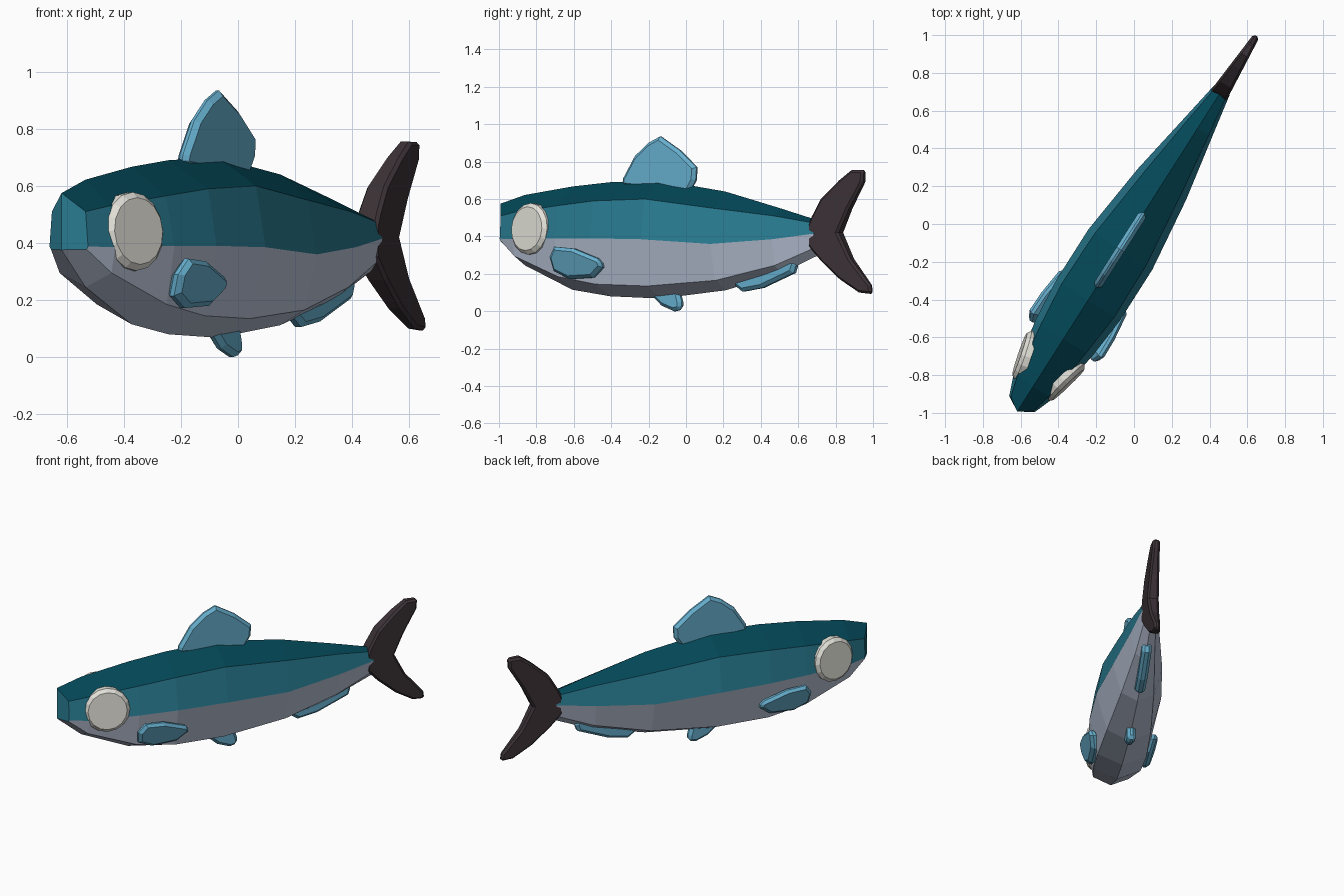
import bpy, bmesh, math
from mathutils import Matrix

if "Cube" in bpy.data.objects:
    bpy.data.objects.remove(bpy.data.objects["Cube"])

# The fish is built along local y (head at -y), then turned about z
TURN = Matrix.Translation((0.014, 0, 0)) @ Matrix.Rotation(math.radians(-32.5), 4, 'Z')


def material(name, rgb):
    m = bpy.data.materials.new(name)
    m.diffuse_color = (*rgb, 1)
    m.use_nodes = True
    m.node_tree.nodes["Principled BSDF"].inputs["Base Color"].default_value = m.diffuse_color
    return m


BACK = material("dark_teal", (0.001, 0.063, 0.095))
SIDE = material("mid_teal", (0.022, 0.20, 0.285))
BELLY = material("silver_grey", (0.48, 0.54, 0.67))
FIN = material("light_blue", (0.135, 0.43, 0.62))
TAIL = material("dark_brown", (0.045, 0.032, 0.038))
EYE = material("off_white", (0.76, 0.75, 0.69))


def finish(name, bm, mats, bevel=0):
    bmesh.ops.recalc_face_normals(bm, faces=bm.faces)
    me = bpy.data.meshes.new(name)
    bm.to_mesh(me)
    bm.free()
    for m in mats:
        me.materials.append(m)
    ob = bpy.data.objects.new(name, me)
    bpy.context.collection.objects.link(ob)
    ob.matrix_world = TURN
    if bevel:
        mod = ob.modifiers.new("chamfer", 'BEVEL')
        mod.width = bevel
        mod.segments = 1
        mod.limit_method = 'ANGLE'
        mod.angle_limit = math.radians(60)
    return ob


def plate(name, outline, half, mat, bevel=0.018, shift=lambda z: 0.0, side=1):
    """Flat fin from a (y, z) outline; half(y) is the half thickness."""
    bm = bmesh.new()
    rims = [[bm.verts.new((side * (shift(z) + k * half(y)), y, z)) for y, z in outline]
            for k in (-1, 1)]
    n = len(outline)
    bm.faces.new(rims[0])
    bm.faces.new(rims[1][::-1])
    for i in range(n):
        j = (i + 1) % n
        bm.faces.new((rims[0][i], rims[0][j], rims[1][j], rims[1][i]))
    return finish(name, bm, [mat], bevel)


# Body sections: y, top z, upper crease (w, z), middle (w, z), lower crease (w, z), bottom z
SECTIONS = [
    (-1.177, .575, .07, .51, .08, .388, .074, .378, .376),
    (-1.02, .622, .10, .53, .122, .385, .108, .295, .245),
    (-.72, .667, .142, .565, .178, .39, .145, .185, .115),
    (-.48, .69, .165, .59, .20, .39, .15, .145, .08),
    (-.16, .70, .16, .60, .20, .385, .135, .135, .068),
    (.25, .64, .115, .55, .152, .36, .10, .165, .112),
    (.60, .55, .07, .51, .09, .385, .06, .245, .20),
    (.84, .485, .035, .47, .048, .415, .035, .34, .30),
]
bm = bmesh.new()
rings = []
for i, (y, zt, wu, zu, wm, zm, wl, zl, zb) in enumerate(SECTIONS):
    right = [(wu, zu), (wm, zm), (wl, zl)]
    loop = [(0, zt)] + right + [(0, zb)] + [(-w, z) for w, z in right[::-1]]
    # the snout is wedge shaped: its sides sit further back
    rings.append([bm.verts.new((x, y + (0.047 if i == 0 and x else 0), z)) for x, z in loop])
strip_colour = [0, 1, 2, 2, 2, 2, 1, 0]
for a, b in zip(rings, rings[1:]):
    for k in range(8):
        f = bm.faces.new((a[k], a[(k + 1) % 8], b[(k + 1) % 8], b[k]))
        f.material_index = strip_colour[k]
r = rings[0]
for half in (r[:5], r[4:] + r[:1]):
    bm.faces.new(half).material_index = 1
bm.faces.new(rings[-1]).material_index = 2
finish("body", bm, [BACK, SIDE, BELLY])

# Forked tail, thinning towards its tips
plate("tail_fin", [
    (.80, .46), (.82, .505), (.875, .60), (.985, .70), (1.06, .755), (1.134, .754),
    (1.13, .69), (1.045, .55), (.982, .42), (1.055, .28), (1.175, .14), (1.182, .092),
    (1.105, .10), (.99, .17), (.875, .27), (.80, .35)],
    lambda y: .05 - .085 * (y - .80), TAIL, .012)

# Single fins on the centre line
plate("dorsal_fin", [
    (-.40, .67), (-.395, .71), (-.32, .83), (-.235, .90), (-.16, .935),
    (-.035, .86), (.07, .77), (.065, .70), (.02, .63)],
    lambda y: .024, FIN)
plate("pelvic_fin", [
    (-.22, .11), (-.20, .075), (-.15, .03), (-.07, .0), (-.022, .01),
    (-.022, .05), (-.04, .11)],
    lambda y: .026, FIN)
plate("anal_fin", [
    (.30, .17), (.315, .14), (.365, .105), (.49, .125), (.69, .205),
    (.71, .26), (.66, .29)],
    lambda y: .03, FIN)


# Eyes: pale discs with a chamfered rim
def eye(name, side):
    bm = bmesh.new()
    bmesh.ops.create_cone(bm, cap_ends=True, segments=16, radius1=.138, radius2=.138, depth=.055)
    top = [e for e in bm.edges if all(v.co.z > 0 for v in e.verts)]
    bmesh.ops.bevel(bm, geom=top, offset=.02, segments=1, affect='EDGES')
    place = (Matrix.Translation((.126, -.907, .44))
             @ Matrix.Rotation(math.radians(-13.5), 4, 'Z')
             @ Matrix.Rotation(math.radians(86), 4, 'Y'))
    bm.transform(Matrix.Diagonal((side, 1, 1, 1)) @ place)
    finish(name, bm, [EYE])


# Paired parts
for side, label in ((1, "right"), (-1, "left")):
    eye(label + "_eye", side)
    plate(label + "_pectoral_fin", [
        (-.735, .29), (-.695, .345), (-.575, .335), (-.415, .275), (-.41, .235),
        (-.48, .18), (-.635, .172), (-.725, .215)],
        lambda y: .027, FIN, .018, lambda z: .185 + .32 * (z - .26), side)
